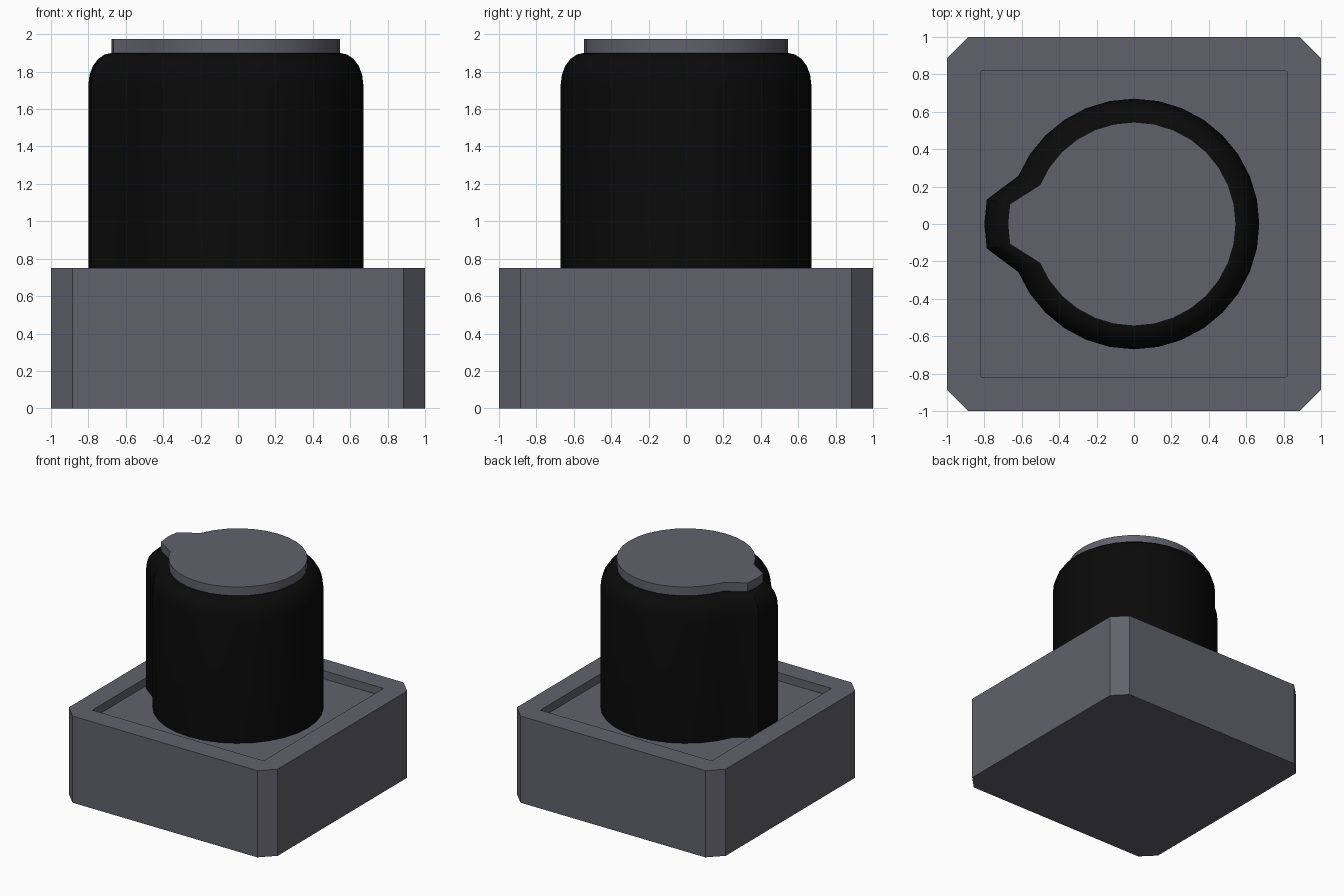
import bpy, bmesh
from math import sin, cos, pi

if "Cube" in bpy.data.objects:
    bpy.data.objects.remove(bpy.data.objects["Cube"])


def material(name, color):
    m = bpy.data.materials.new(name)
    m.diffuse_color = (*color, 1)
    m.use_nodes = True
    m.node_tree.nodes["Principled BSDF"].inputs["Base Color"].default_value = m.diffuse_color
    return m


def loft(name, rings, mat, smooth=False):
    """Skin a stack of equal-length (outline, z) rings and cap both ends."""
    bm = bmesh.new()
    loops = [[bm.verts.new((x, y, z)) for x, y in pts] for pts, z in rings]
    n = len(loops[0])
    for a, b in zip(loops, loops[1:]):
        for i in range(n):
            j = (i + 1) % n
            bm.faces.new((a[i], a[j], b[j], b[i]))
    bm.faces.new(loops[0][::-1])
    bm.faces.new(loops[-1])
    mesh = bpy.data.meshes.new(name)
    bm.to_mesh(mesh)
    bm.free()
    mesh.materials.append(mat)
    obj = bpy.data.objects.new(name, mesh)
    bpy.context.collection.objects.link(obj)
    if smooth:
        bpy.ops.object.select_all(action='DESELECT')
        obj.select_set(True)
        bpy.context.view_layer.objects.active = obj
        bpy.ops.object.shade_smooth_by_angle(angle=pi / 6)
    return obj


def chamfered_square(h, c):
    k = h - c
    return [(h, -k), (h, k), (k, h), (-k, h), (-h, k), (-h, -k), (-k, -h), (k, -h)]


def pointer_circle(r, sides=32, shift=0.13):
    """Circle whose three leftmost points are pushed out as a pointer."""
    pts = []
    for i in range(sides):
        a = 2 * pi * i / sides
        push = shift if abs(i - sides // 2) <= 1 else 0
        pts.append((r * cos(a) - push, r * sin(a)))
    return pts


grey = material("dark_grey", (0.12, 0.12, 0.15))
black = material("black", (0.003, 0.003, 0.003))

# Base block with cut corners and a shallow square recess
outer = chamfered_square(1, 0.115)
recess = chamfered_square(0.82, 0.008)
loft("base", [(outer, 0), (outer, 0.75), (recess, 0.75), (recess, 0.68)], grey)

# Knob body with a rounded shoulder
steps = 5
shoulder = [(pointer_circle(0.545 + 0.125 * cos(t)), 1.73 + 0.17 * sin(t))
            for t in (pi / 2 * i / steps for i in range(steps + 1))]
loft("knob", [(pointer_circle(0.67), 0.68)] + shoulder, black, smooth=True)

# Top cap with the same pointer outline
cap = pointer_circle(0.545)
loft("knob_cap", [(cap, 1.9), (cap, 1.975)], grey, smooth=True)
